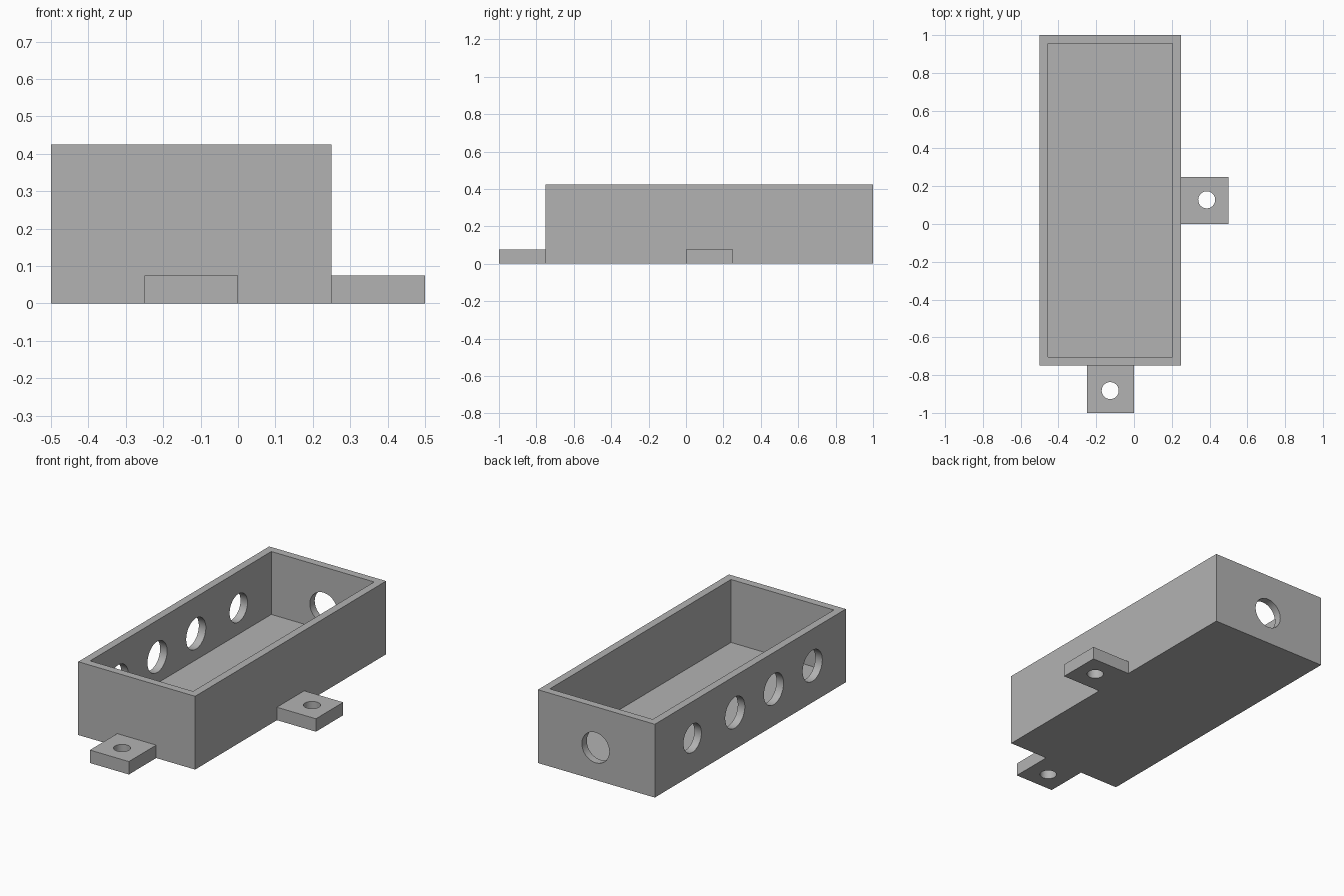
import bpy
import math
from mathutils import Vector

if "Cube" in bpy.data.objects:
    bpy.data.objects.remove(bpy.data.objects["Cube"], do_unlink=True)

# Single grey material
grey = bpy.data.materials.new("plain_grey")
grey.use_nodes = True
grey.diffuse_color = (0.45, 0.45, 0.45, 1)
grey.node_tree.nodes["Principled BSDF"].inputs["Base Color"].default_value = grey.diffuse_color


def block(name, low, high):
    """Box between two opposite corners."""
    low, high = Vector(low), Vector(high)
    bpy.ops.mesh.primitive_cube_add(size=1, location=(low + high) / 2)
    obj = bpy.context.object
    obj.name = name
    obj.scale = high - low
    bpy.ops.object.transform_apply(location=False, rotation=False, scale=True)
    obj.data.materials.append(grey)
    return obj


def drill(name, centre, radius, axis):
    """Round cutter centred on a wall and running along one axis."""
    turn = {"X": (0, math.pi / 2, 0), "Y": (math.pi / 2, 0, 0), "Z": (0, 0, 0)}[axis]
    bpy.ops.mesh.primitive_cylinder_add(vertices=48, radius=radius, depth=0.2,
                                        location=centre, rotation=turn)
    obj = bpy.context.object
    obj.name = name
    obj.data.materials.append(grey)
    return obj


def cut(target, cutters):
    """Subtract every cutter, then remove it."""
    bpy.context.view_layer.update()
    for cutter in cutters:
        cutter.hide_render = True
        bpy.ops.object.select_all(action="DESELECT")
        target.select_set(True)
        bpy.context.view_layer.objects.active = target
        mod = target.modifiers.new("cut", "BOOLEAN")
        mod.operation = "DIFFERENCE"
        mod.solver = "EXACT"
        mod.object = cutter
        bpy.ops.object.modifier_apply(modifier=mod.name)
        bpy.data.objects.remove(cutter, do_unlink=True)
    bpy.ops.object.shade_smooth_by_angle(angle=math.radians(30))


# Open tray with thin walls and a floor
wall, floor, height = 0.045, 0.06, 0.425
left, right, front, back = 0.25, -0.5, -0.75, 1.0
tray = block("tray", (right, front, 0), (left, back, height))
cavity = block("cavity_cutter", (right + wall, front + wall, floor),
               (left - wall, back - wall, height + 0.1))

# Row of four holes in the right wall, the rear one slightly smaller
holes = [drill("side_hole_cutter", (right, y, height / 2), r, "X")
         for y, r in ((0.655, 0.082), (0.265, 0.09), (-0.09, 0.09), (-0.445, 0.09))]

# Cable hole in the back wall
holes.append(drill("back_hole_cutter", (-0.12, back, 0.188), 0.088, "Y"))
cut(tray, [cavity] + holes)

# Mounting tabs with a screw hole each
tab, thick = 0.25, 0.075
for name, x, y, hole in (("left_tab", left, 0, (0.385, 0.128)),
                         ("front_tab", -tab, front - tab, (-0.126, -0.882))):
    plate = block(name, (x, y, 0), (x + tab, y + tab, thick))
    cut(plate, [drill("screw_hole_cutter", (*hole, thick / 2), 0.045, "Z")])
